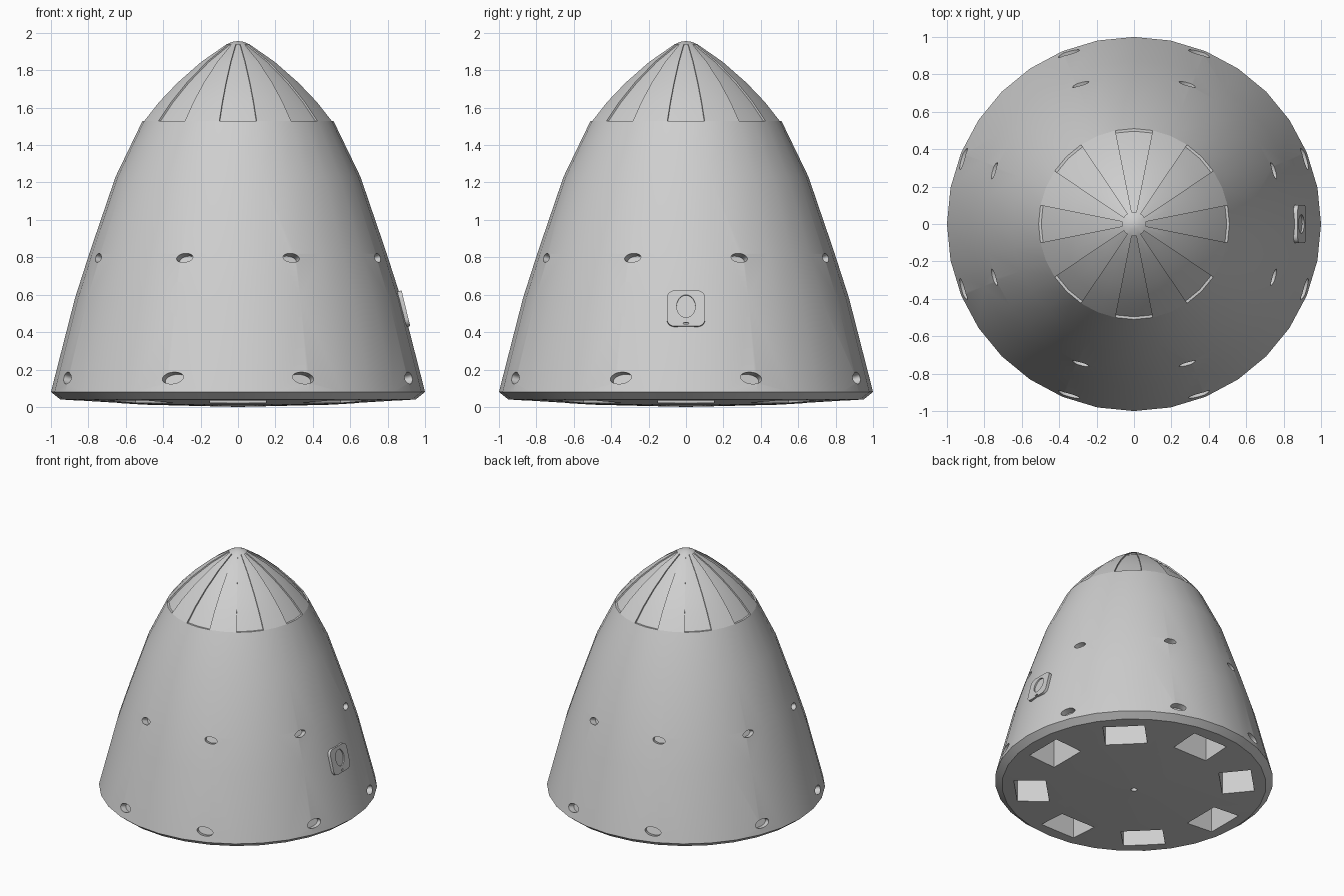
import bpy, bmesh, math
from mathutils import Matrix, Vector

if "Cube" in bpy.data.objects:
    bpy.data.objects.remove(bpy.data.objects["Cube"])

SEG = 32
grey = bpy.data.materials.new("hull_grey")
grey.diffuse_color = (0.62, 0.62, 0.62, 1)
grey.use_nodes = True
grey.node_tree.nodes["Principled BSDF"].inputs["Base Color"].default_value = grey.diffuse_color


def make_object(name, bm):
    bmesh.ops.recalc_face_normals(bm, faces=bm.faces)
    me = bpy.data.meshes.new(name)
    bm.to_mesh(me)
    bm.free()
    me.materials.append(grey)
    ob = bpy.data.objects.new(name, me)
    bpy.context.collection.objects.link(ob)
    return ob


def lathe(profile):
    """Revolve (radius, z) points; both ends are on the axis."""
    bm = bmesh.new()
    rings = []
    for r, z in profile:
        if r == 0:
            rings.append([bm.verts.new((0, 0, z))] * SEG)
        else:
            rings.append([bm.verts.new((r * math.cos(2 * math.pi * i / SEG),
                                        r * math.sin(2 * math.pi * i / SEG), z)) for i in range(SEG)])
    for a, b in zip(rings, rings[1:]):
        for i in range(SEG):
            j = (i + 1) % SEG
            bm.faces.new(list(dict.fromkeys((a[i], a[j], b[j], b[i]))))
    return bm


def add_prism(bm, outline, mat, d0, d1):
    """Extrude a 2D outline along local z from d0 to d1."""
    lo = [bm.verts.new(mat @ Vector((x, y, d0))) for x, y in outline]
    hi = [bm.verts.new(mat @ Vector((x, y, d1))) for x, y in outline]
    n = len(outline)
    bm.faces.new(lo[::-1])
    bm.faces.new(hi)
    for i in range(n):
        j = (i + 1) % n
        bm.faces.new((lo[i], lo[j], hi[j], hi[i]))


def ellipse(a, b, n=24, cy=0.0):
    return [(a * math.cos(2 * math.pi * i / n), cy + b * math.sin(2 * math.pi * i / n)) for i in range(n)]


def rounded_rect(w, h, r, n=6):
    pts = []
    for k, (sx, sy) in enumerate(((1, 1), (-1, 1), (-1, -1), (1, -1))):
        for i in range(n + 1):
            t = math.pi / 2 * (k + i / n)
            pts.append((sx * (w - r) + r * math.cos(t), sy * (h - r) + r * math.sin(t)))
    return pts


def hull_frame(angle, r, z, slope, roll=0.0):
    """Local x = round the hull, y = up the hull, z = outward."""
    m = Matrix.Rotation(angle, 4, 'Z') @ Matrix.Translation((r, 0, z))
    m = m @ Matrix.Rotation(-slope, 4, 'Y')
    axes = Matrix(((0, 0, 1, 0), (1, 0, 0, 0), (0, 1, 0, 0), (0, 0, 0, 1)))
    return m @ axes @ Matrix.Rotation(roll, 4, 'Z')


def cut(ob, bm):
    cutter = make_object("cutter", bm)
    cutter.hide_render = True
    mod = ob.modifiers.new("cut", 'BOOLEAN')
    mod.operation = 'DIFFERENCE'
    mod.solver = 'EXACT'
    mod.object = cutter
    dg = bpy.context.evaluated_depsgraph_get()
    me = bpy.data.meshes.new_from_object(ob.evaluated_get(dg))
    ob.modifiers.clear()
    ob.data = me
    bpy.data.objects.remove(cutter)


# Hull: shallow domed base, chamfered rim, curved sides
hull = make_object("hull", lathe([(0, 0), (0.5, 0.012), (0.95, 0.04), (1.0, 0.08), (0.872, 0.58),
                                  (0.795, 0.82), (0.655, 1.23), (0.51, 1.53), (0, 1.53)]))

cutters = bmesh.new()
# Oval thruster ports, two rows of eight, in pairs around each axis
for z, r, a, b, slope in ((0.155, 0.98, 0.06, 0.032, 0.25), (0.797, 0.80, 0.046, 0.025, 0.31)):
    for k in range(4):
        for s in (-1, 1):
            ang = k * math.pi / 2 + s * math.radians(20.9)
            add_prism(cutters, ellipse(a, b), hull_frame(ang, r, z, slope, -s * 0.12), -0.05, 0.06)
# Eight deep pockets in the base
for k in range(8):
    m = Matrix.Rotation(k * math.pi / 4, 4, 'Z') @ Matrix.Translation((0.74, 0, 0))
    add_prism(cutters, [(-0.115, -0.15), (0.115, -0.15), (0.115, 0.15), (-0.115, 0.15)], m, -0.1, 0.25)
# Small centre hole in the base
add_prism(cutters, ellipse(0.022, 0.022, 12), Matrix.Identity(4), -0.1, 0.1)
cut(hull, cutters)

# Nose cone with eight recessed panels
bm = lathe([(0, 1.53), (0.51, 1.53), (0.43, 1.63), (0.33, 1.733), (0.2, 1.845),
            (0.065, 1.937), (0.03, 1.952), (0, 1.956)])
bmesh.ops.recalc_face_normals(bm, faces=bm.faces)
for k in range(8):
    panel = []
    for f in bm.faces:
        c = f.calc_center_median()
        off = math.atan2(c.y, c.x) - k * math.pi / 4
        off = (off + math.pi) % (2 * math.pi) - math.pi
        if 1.535 < c.z < 1.93 and abs(off) < math.radians(11) and f.normal.z > 0.1 and len(f.verts) == 4:
            panel.append(f)
    res = bmesh.ops.extrude_face_region(bm, geom=panel)
    for v in [g for g in res["geom"] if isinstance(g, bmesh.types.BMVert)]:
        radius = v.co.xy.length
        v.co.xy *= (radius - 0.014) / radius
    old = [f for f in panel if f.is_valid]
    if old:
        bmesh.ops.delete(bm, geom=old, context='FACES')
nose = make_object("nose_cone", bm)

# Side hatch: rounded plate with an oval window recess and a small slot
frame = hull_frame(0, 0.888, 0.525, 0.237)
bm = bmesh.new()
add_prism(bm, rounded_rect(0.102, 0.098, 0.04), frame, -0.03, 0.01)
hatch = make_object("side_hatch", bm)
bm = bmesh.new()
add_prism(bm, ellipse(0.05, 0.062, 24, 0.012), frame, 0.0, 0.05)
add_prism(bm, ellipse(0.016, 0.006, 12, -0.083), frame, 0.0, 0.05)
cut(hatch, bm)

# Smooth shading with sharp creases kept
for ob in (hull, nose, hatch):
    bpy.ops.object.select_all(action='DESELECT')
    ob.select_set(True)
    bpy.context.view_layer.objects.active = ob
    bpy.ops.object.shade_smooth_by_angle(angle=math.radians(30))
